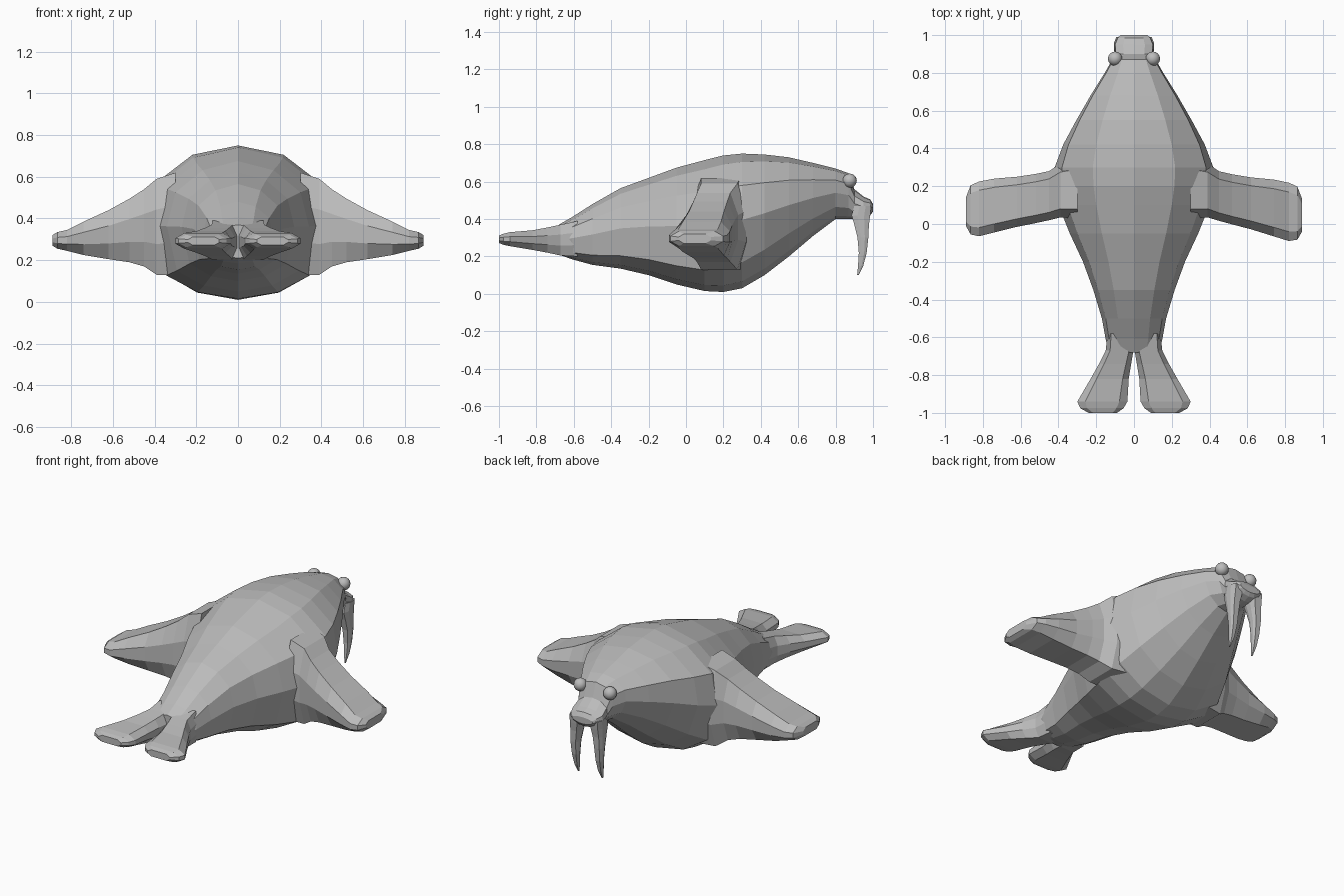
import bpy, bmesh
from mathutils import Vector

old = bpy.data.objects.get("Cube")
if old:
    bpy.data.objects.remove(old)

grey = bpy.data.materials.new("plain grey")
grey.use_nodes = True
color = (0.5, 0.5, 0.5, 1)
grey.diffuse_color = color
grey.node_tree.nodes["Principled BSDF"].inputs["Base Color"].default_value = color


def loft(name, rings):
    """Skin a row of equal point rings and close both ends."""
    bm = bmesh.new()
    loops = [[bm.verts.new(p) for p in ring] for ring in rings]
    count = len(loops[0])
    for a, b in zip(loops, loops[1:]):
        for i in range(count):
            j = (i + 1) % count
            bm.faces.new((a[i], a[j], b[j], b[i]))
    bm.faces.new(loops[0])
    bm.faces.new(loops[-1])
    bmesh.ops.recalc_face_normals(bm, faces=bm.faces)
    mesh = bpy.data.meshes.new(name)
    bm.to_mesh(mesh)
    bm.free()
    obj = bpy.data.objects.new(name, mesh)
    mesh.materials.append(grey)
    bpy.context.collection.objects.link(obj)
    return obj


def oval_ring(axis, at, u0, u1, v0, v1):
    """Eight-sided section across one axis, thinner towards its u edges."""
    shape = [(0, .32), (.16, 0), (.84, 0), (1, .32),
             (1, .68), (.84, 1), (.16, 1), (0, .68)]
    ring = []
    for u, v in shape:
        p = [u0 + (u1 - u0) * u, v0 + (v1 - v0) * v]
        p.insert(axis, at)
        ring.append(Vector(p))
    return ring


# Body and head: y, half width, top, bottom
body = [
    (-.68, .13, .37, .21), (-.61, .15, .41, .185), (-.5, .17, .48, .155),
    (-.35, .215, .565, .135), (-.2, .27, .62, .1), (-.05, .34, .675, .05),
    (.1, .4, .715, .015), (.2, .42, .74, .01), (.3, .42, .75, .03),
    (.42, .375, .745, .1), (.55, .305, .73, .2), (.68, .23, .7, .31),
    (.8, .155, .67, .4), (.87, .115, .645, .4), (.9, .1, .56, .4),
    (.95, .105, .52, .405), (.985, .09, .505, .42), (1, .07, .48, .44)]
hind = [(0, 1), (.5, .93), (.88, .76), (1, .5), (.86, .16), (.48, .045), (0, 0)]
chest = [(0, 1), (.55, .95), (.95, .77), (1, .52), (.8, .24), (.42, .06), (0, 0)]
rings = []
for y, w, top, bottom in body:
    blend = min(max((y - .1) * 2, 0), 1)
    half = [Vector(h).lerp(Vector(c), blend) for h, c in zip(hind, chest)]
    outline = [(p.x, p.y) for p in half] + [(-p.x, p.y) for p in half[-2:0:-1]]
    rings.append([(x * w, y, bottom + z * (top - bottom)) for x, z in outline])
loft("body", rings)

# Limb sections: position along the limb, then the two section ranges
front_rows = [
    (.3, .03, .34, .13, .62), (.39, .035, .32, .13, .59),
    (.45, .02, .28, .17, .54), (.52, .005, .265, .19, .495),
    (.62, -.015, .25, .205, .44), (.74, -.045, .24, .225, .385),
    (.82, -.065, .225, .245, .345), (.865, -.055, .205, .255, .335),
    (.89, -.01, .14, .27, .32)]
hind_rows = [
    (-.58, .02, .14, .2, .39), (-.67, .003, .15, .205, .37),
    (-.74, .015, .185, .22, .355), (-.82, .028, .23, .235, .34),
    (-.94, .035, .3, .255, .33), (-.975, .055, .285, .262, .322),
    (-1, .09, .24, .272, .312)]
tusk_rows = [
    (.47, .035, .105, .9, .99), (.42, .035, .105, .885, .985),
    (.37, .045, .105, .9, .978), (.3, .055, .105, .917, .975),
    (.22, .06, .1, .924, .966), (.15, .067, .093, .92, .948),
    (.1, .077, .083, .915, .923)]

for side, label in ((1, "left"), (-1, "right")):
    # The left front flipper sweeps back a little further
    sweep = .06 if side > 0 else 0
    flipper = []
    for x, y0, y1, z0, z1 in front_rows:
        back = sweep * max(x - .4, 0)
        flipper.append(oval_ring(0, x, y0 - back, y1 - back / 4, z0, z1))
    parts = {
        "front_flipper": flipper,
        "hind_flipper": [oval_ring(1, *row) for row in hind_rows],
        "tusk": [oval_ring(2, *row) for row in tusk_rows]}
    for part, part_rings in parts.items():
        loft(label + "_" + part,
             [[(p.x * side, p.y, p.z) for p in ring] for ring in part_rings])

    # Eye
    bpy.ops.mesh.primitive_uv_sphere_add(
        segments=16, ring_count=10, radius=.038, location=(.1 * side, .875, .605))
    eye = bpy.context.object
    eye.name = label + "_eye"
    eye.data.materials.append(grey)
    bpy.ops.object.shade_smooth_by_angle()
